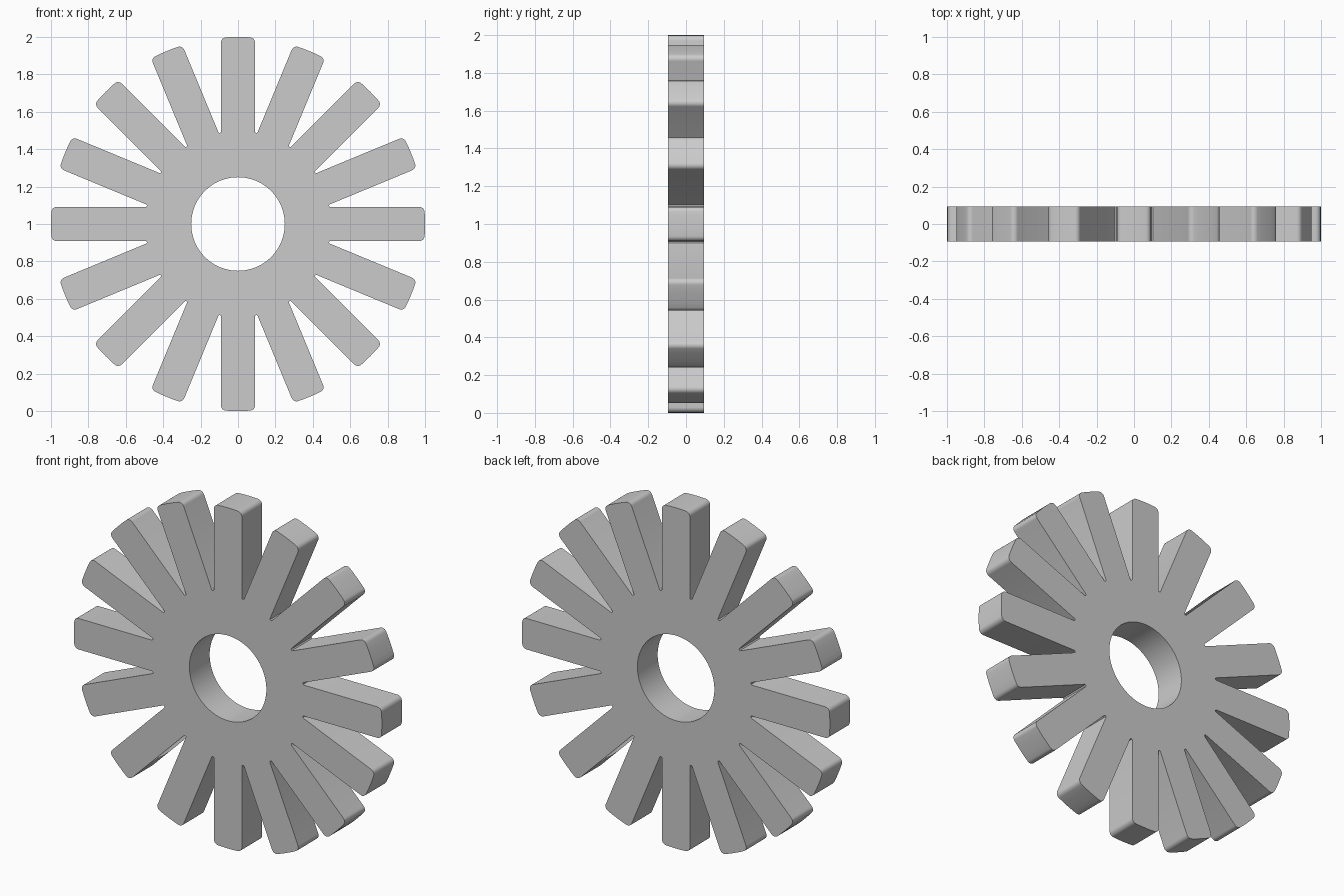
import bpy, bmesh
from math import sin, cos, pi, sqrt, atan2, radians
from mathutils import Matrix, Vector

if "Cube" in bpy.data.objects:
    bpy.data.objects.remove(bpy.data.objects["Cube"])

TEETH = 16
R_TIP, R_ROOT, R_BORE = 1.0, 0.497, 0.25
HALF_W, HALF_T, FILLET = 0.091, 0.094, 0.028
half = pi / TEETH


def right_side():
    """Right half outline of one upright tooth, from gap bottom to tip."""
    pts = [(R_ROOT * sin(half), R_ROOT * cos(half))]
    # small rounded gap bottom, running into the straight flank
    gap = pts[0][0] - HALF_W
    pts.append((HALF_W + gap * 0.3, pts[0][1] + 0.001))
    pts.append((HALF_W, pts[0][1] + gap))
    # rounded tip corner
    cx = HALF_W - FILLET
    cz = sqrt((R_TIP - FILLET) ** 2 - cx ** 2)
    end = atan2(cz, cx)
    for i in range(7):
        a = end * i / 6
        pts.append((cx + FILLET * cos(a), cz + FILLET * sin(a)))
    # slightly curved tip land
    tip = pi / 2 - end
    pts.append((R_TIP * sin(tip / 2), R_TIP * cos(tip / 2)))
    return pts


# One tooth sector: bore arc plus tooth outline
side = right_side()
N_ARC = 6
arc = [(R_BORE * sin(-half + 2 * half * i / N_ARC),
        R_BORE * cos(-half + 2 * half * i / N_ARC)) for i in range(N_ARC + 1)]
outline = arc + side + [(0, R_TIP)] + [(-x, z) for x, z in reversed(side)]

# Repeat the sector around the axis
bm = bmesh.new()
for k in range(TEETH):
    rot = Matrix.Rotation(2 * half * k, 4, 'Y')
    bm.faces.new([bm.verts.new(rot @ Vector((x, -HALF_T, z))) for x, z in outline])
bmesh.ops.remove_doubles(bm, verts=bm.verts[:], dist=0.0001)

# Give the disc its thickness
ext = bmesh.ops.extrude_face_region(bm, geom=bm.faces[:], use_keep_orig=True)
moved = [v for v in ext["geom"] if isinstance(v, bmesh.types.BMVert)]
bmesh.ops.translate(bm, verts=moved, vec=(0, 2 * HALF_T, 0))
bmesh.ops.recalc_face_normals(bm, faces=bm.faces[:])
bmesh.ops.translate(bm, verts=bm.verts[:], vec=(0, 0, R_TIP))

mesh = bpy.data.meshes.new("toothed_wheel")
bm.to_mesh(mesh)
bm.free()
wheel = bpy.data.objects.new("toothed_wheel", mesh)
bpy.context.collection.objects.link(wheel)
bpy.context.view_layer.objects.active = wheel
wheel.select_set(True)
bpy.ops.object.shade_smooth_by_angle(angle=radians(30))
